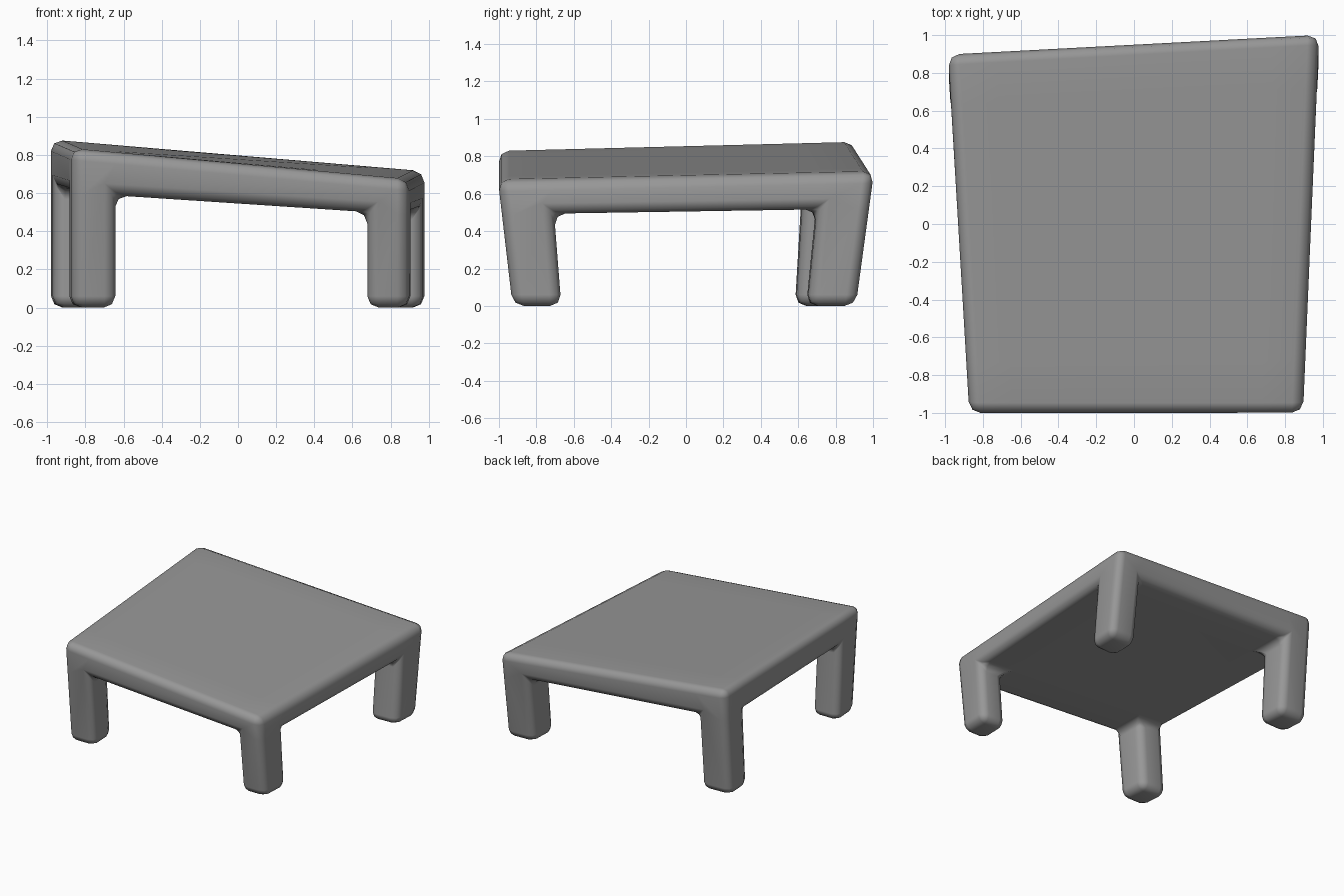
import bpy, bmesh
from mathutils import Vector

if "Cube" in bpy.data.objects:
    bpy.data.objects.remove(bpy.data.objects["Cube"])

# Outer corners of the skewed table: floor level and top level
FLOOR = {(0, 0): (-0.872, -0.927, 0), (1, 0): (0.895, -0.927, 0),
         (0, 1): (-0.984, 0.83, 0), (1, 1): (0.98, 0.91, 0)}
TOP = {(0, 0): (-0.872, -1.006, 0.834), (1, 0): (0.895, -1.006, 0.672),
       (0, 1): (-0.984, 0.902, 0.882), (1, 1): (0.98, 1.009, 0.716)}
U = (0, 0.131, 0.876, 1)      # leg widths across
V = (0, 0.142, 0.858, 1)      # leg depths
W = (0, 0.722, 1)             # floor, underside, top


def warp(u, v, w):
    def level(c):
        front = Vector(c[0, 0]).lerp(Vector(c[1, 0]), u)
        back = Vector(c[0, 1]).lerp(Vector(c[1, 1]), u)
        return front.lerp(back, v)
    return level(FLOOR).lerp(level(TOP), w)


bm = bmesh.new()
verts = {}


def vert(i, j, k):
    if (i, j, k) not in verts:
        verts[i, j, k] = bm.verts.new(warp(U[i], V[j], W[k]))
    return verts[i, j, k]


# Filled cells: the whole slab layer plus four corner legs
cells = {(i, j, 1) for i in range(3) for j in range(3)}
cells |= {(i, j, 0) for i in (0, 2) for j in (0, 2)}

# Skin every cell side that has no neighbour
for c in cells:
    for axis in range(3):
        for side in (0, 1):
            n = list(c)
            n[axis] += 2 * side - 1
            if tuple(n) in cells:
                continue
            a, b = [x for x in range(3) if x != axis]
            quad = []
            for da, db in ((0, 0), (1, 0), (1, 1), (0, 1)):
                p = list(c)
                p[axis] += side
                p[a] += da
                p[b] += db
                quad.append(vert(*p))
            bm.faces.new(quad)
bmesh.ops.recalc_face_normals(bm, faces=bm.faces[:])

mesh = bpy.data.meshes.new("table")
bm.to_mesh(mesh)
bm.free()
table = bpy.data.objects.new("table", mesh)
bpy.context.collection.objects.link(table)
for p in mesh.polygons:
    p.use_smooth = True

# Dark grey surface
grey = bpy.data.materials.new("dark_grey")
grey.diffuse_color = (0.31, 0.31, 0.31, 1)
grey.use_nodes = True
grey.node_tree.nodes["Principled BSDF"].inputs["Base Color"].default_value = grey.diffuse_color
mesh.materials.append(grey)

# Rounded outer edges and filleted leg joints
bevel = table.modifiers.new("rounding", 'BEVEL')
bevel.width = 0.06
bevel.segments = 2
bevel.limit_method = 'ANGLE'
bevel.angle_limit = 0.6
normals = table.modifiers.new("shading", 'WEIGHTED_NORMAL')
normals.keep_sharp = True
